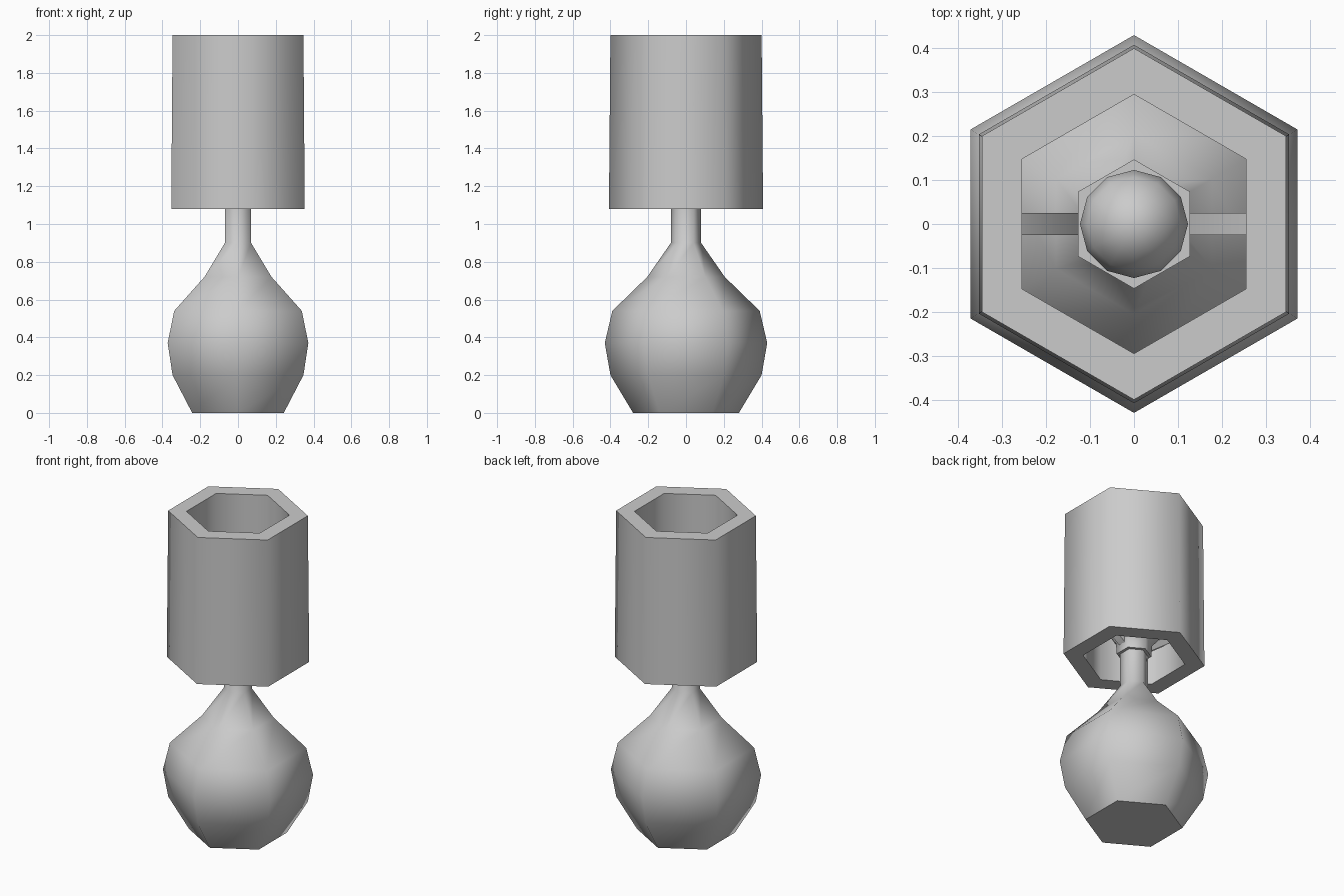
import bpy, bmesh, math
from mathutils import Vector

if "Cube" in bpy.data.objects:
    bpy.data.objects.remove(bpy.data.objects["Cube"])

GREY = (0.6, 0.6, 0.6, 1)
mat = bpy.data.materials.new("plain grey")
mat.use_nodes = True
mat.diffuse_color = GREY
mat.node_tree.nodes["Principled BSDF"].inputs["Base Color"].default_value = GREY


def finish(bm, name, angle=62):
    bmesh.ops.recalc_face_normals(bm, faces=bm.faces)
    mesh = bpy.data.meshes.new(name)
    bm.to_mesh(mesh)
    bm.free()
    mesh.materials.append(mat)
    ob = bpy.data.objects.new(name, mesh)
    bpy.context.collection.objects.link(ob)
    bpy.ops.object.select_all(action='DESELECT')
    ob.select_set(True)
    bpy.context.view_layer.objects.active = ob
    bpy.ops.object.shade_smooth_by_angle(angle=math.radians(angle))
    return ob


def turned(name, profile, sides=6, closed=False, angle=62):
    """Sweep a (radius, z) profile round z, with corners on the y axis."""
    bm = bmesh.new()
    rings = []
    for r, z in profile:
        ring = []
        for i in range(sides):
            a = math.pi / 2 + math.tau * i / sides
            ring.append(bm.verts.new((r * math.cos(a), r * math.sin(a), z)))
        rings.append(ring)
    pairs = list(zip(rings, rings[1:]))
    if closed:
        pairs.append((rings[-1], rings[0]))
    else:
        bm.faces.new(rings[0])
        bm.faces.new(rings[-1])
    for low, high in pairs:
        for i in range(sides):
            j = (i + 1) % sides
            bm.faces.new((low[i], low[j], high[j], high[i]))
    return finish(bm, name, angle)


# Faceted base with its slim neck
turned("base", [(0.28, 0), (0.4, 0.2), (0.43, 0.37), (0.39, 0.54),
                (0.205, 0.72), (0.08, 0.9), (0.08, 1.14)])

# Flared bulb socket
turned("socket", [(0.1, 1.11), (0.105, 1.18), (0.147, 1.23), (0.147, 1.32)])

# Bulb
turned("bulb", [(0.07, 1.3), (0.08, 1.36), (0.113, 1.42), (0.123, 1.48),
                (0.107, 1.54), (0.06, 1.59), (0.02, 1.605)], sides=12)

# Thick open shade
turned("shade", [(0.408, 1.08), (0.4, 2.0), (0.295, 2.0), (0.295, 1.08)],
       closed=True)

# Sloping arms that hold the shade
for side, name in ((1, "left_arm"), (-1, "right_arm")):
    bm = bmesh.new()
    bmesh.ops.create_cube(bm, size=1)
    start, end = Vector((0.09, 0, 1.18)), Vector((0.29, 0, 1.33))
    for v in bm.verts:
        p = start.lerp(end, v.co.x + 0.5)
        v.co = (side * p.x, v.co.y * 0.05, p.z + v.co.z * 0.05)
    finish(bm, name)
